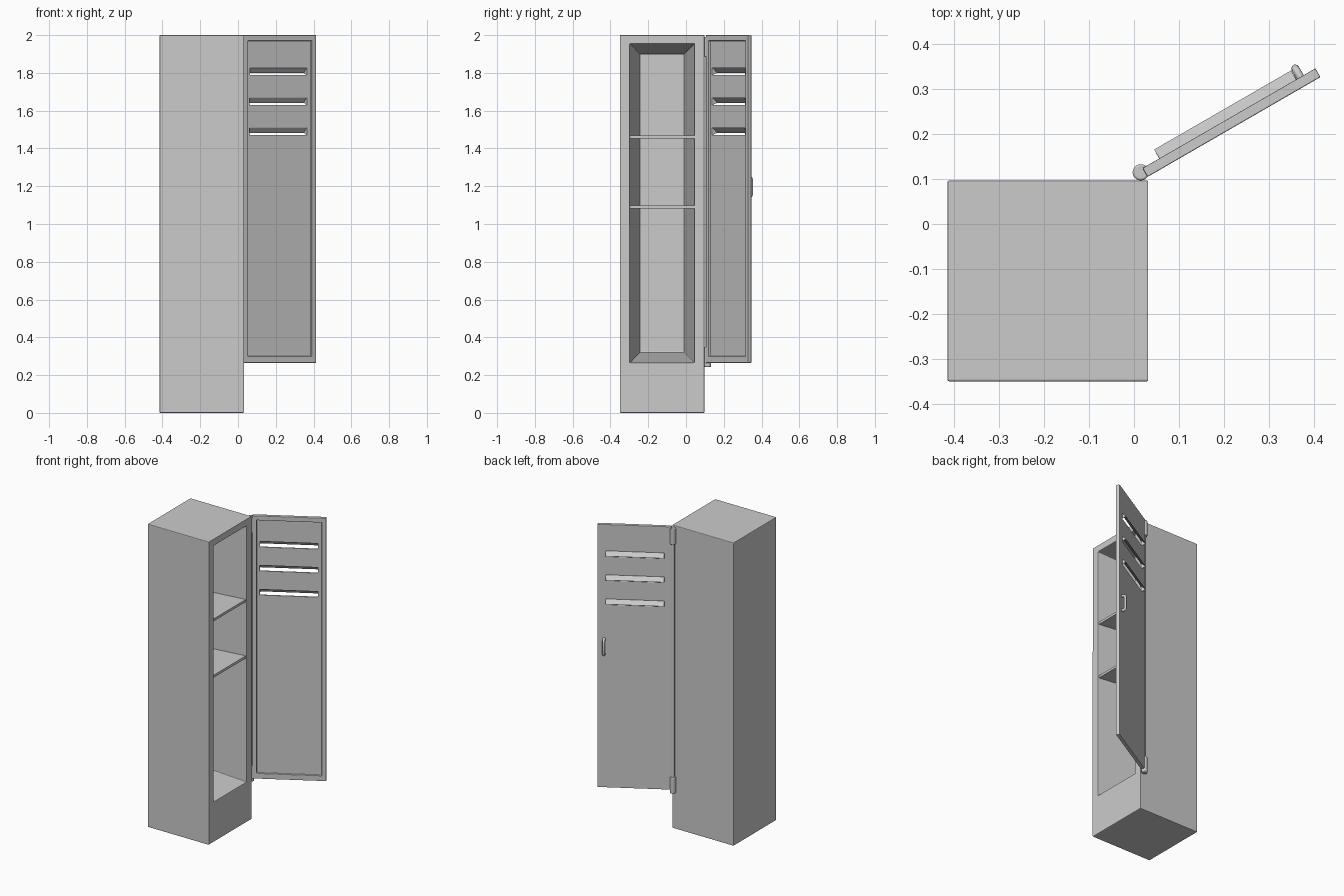
import bpy
from math import radians
from mathutils import Matrix

if "Cube" in bpy.data.objects:
    bpy.data.objects.remove(bpy.data.objects["Cube"])

# Door space: local x along the door, local y outward, origin on the hinge axis
DOOR = Matrix.Translation((0.015, 0.115, 0)) @ Matrix.Rotation(radians(30), 4, 'Z')


def mesh_obj(name, verts, faces, matrix=Matrix()):
    me = bpy.data.meshes.new(name)
    me.from_pydata(verts, [], faces)
    me.update()
    ob = bpy.data.objects.new(name, me)
    bpy.context.collection.objects.link(ob)
    ob.matrix_world = matrix
    return ob


def box(name, x, y, z, matrix=Matrix()):
    v = [(a, b, c) for a in x for b in y for c in z]
    f = [(0, 1, 3, 2), (4, 6, 7, 5), (0, 4, 5, 1), (2, 3, 7, 6), (0, 2, 6, 4), (1, 5, 7, 3)]
    return mesh_obj(name, v, f, matrix)


def bevel(ob, width, segments=2):
    m = ob.modifiers.new("bevel", 'BEVEL')
    m.width, m.segments, m.limit_method = width, segments, 'ANGLE'


def cylinder(name, r, z0, z1, edge=0):
    bpy.ops.mesh.primitive_cylinder_add(vertices=32, radius=r, depth=z1 - z0,
                                        location=(0.015, 0.115, (z0 + z1) / 2))
    ob = bpy.context.object
    ob.name = name
    bpy.ops.object.shade_smooth_by_angle(angle=radians(35))
    if edge:
        bevel(ob, edge)


def rect(x, y, z):
    return [(x, y[0], z[0]), (x, y[1], z[0]), (x, y[1], z[1]), (x, y[0], z[1])]


# Cabinet body: closed outer box with a tapering compartment open towards +x
verts = (rect(-0.415, (-0.35, 0.097), (0, 2)) + rect(0.031, (-0.35, 0.097), (0, 2))
         + rect(0.031, (-0.298, 0.045), (0.265, 1.955))
         + rect(-0.365, (-0.244, -0.01), (0.32, 1.90)))
faces = [(3, 2, 1, 0), (12, 13, 14, 15)]
for k in (0, 4, 8):
    for i in range(4):
        j = (i + 1) % 4
        faces.append((k + i, k + j, k + 4 + j, k + 4 + i))
body = mesh_obj("cabinet_body", verts, faces)
bevel(body, 0.004)

# Shelves, narrowing with the compartment walls
for n, z in enumerate((1.453, 1.081)):
    v = [(x, y, c) for c in (z, z + 0.016)
         for x, y in ((-0.366, -0.245), (0.026, -0.299), (0.026, 0.046), (-0.366, -0.009))]
    mesh_obj(f"shelf_{n + 1}", v, [(3, 2, 1, 0), (4, 5, 6, 7)] +
             [(i, (i + 1) % 4, (i + 1) % 4 + 4, i + 4) for i in range(4)])

# Door panel with recessed inner face and vent slots
door = box("door_panel", (0.008, 0.452), (-0.0165, 0.006), (0.265, 2.0), DOOR)
slots = (1.825, 1.667, 1.508)
cutters = [box("recess_cutter", (0.034, 0.425), (-0.05, -0.004), (0.30, 1.97), DOOR)]
cutters += [box("slot_cutter", (0.053, 0.401), (-0.03, 0.03), (t - 0.036, t), DOOR) for t in slots]
bpy.context.view_layer.objects.active = door
for c in cutters:
    c.hide_render = True
    m = door.modifiers.new("cut", 'BOOLEAN')
    m.operation, m.solver, m.object = 'DIFFERENCE', 'EXACT', c
    bpy.ops.object.modifier_apply(modifier=m.name)
    bpy.data.objects.remove(c)
bevel(door, 0.0025)

# Louvre hoods over the slots: sloping flap with two triangular cheeks
for n, t in enumerate(slots):
    v = []
    for u in (0.052, 0.402):
        v += [(u, 0.004, t), (u, 0.028, t - 0.025), (u, 0.004, t - 0.034)]
    hood = mesh_obj(f"louvre_{n + 1}", v, [(0, 1, 4, 3), (0, 2, 1), (3, 4, 5)], DOOR)
    s = hood.modifiers.new("thickness", 'SOLIDIFY')
    s.thickness, s.offset = 0.003, 0

# Door handle: bent bar on the outer face
cu = bpy.data.curves.new("door_handle", 'CURVE')
cu.dimensions, cu.bevel_depth, cu.bevel_resolution = '3D', 0.009, 3
path = [(0.004, 1.146), (0.020, 1.147), (0.026, 1.151), (0.028, 1.16),
        (0.028, 1.232), (0.026, 1.241), (0.020, 1.245), (0.004, 1.246)]
sp = cu.splines.new('POLY')
sp.points.add(len(path) - 1)
for p, (y, z) in zip(sp.points, path):
    p.co = (0.413, y, z, 1)
handle = bpy.data.objects.new("door_handle", cu)
bpy.context.collection.objects.link(handle)
handle.matrix_world = DOOR

# Hinge rod with a knuckle at each end
cylinder("hinge_rod", 0.011, 0.30, 1.95)
cylinder("hinge_knuckle_top", 0.018, 1.885, 1.99, 0.004)
cylinder("hinge_knuckle_bottom", 0.018, 0.243, 0.35, 0.004)
